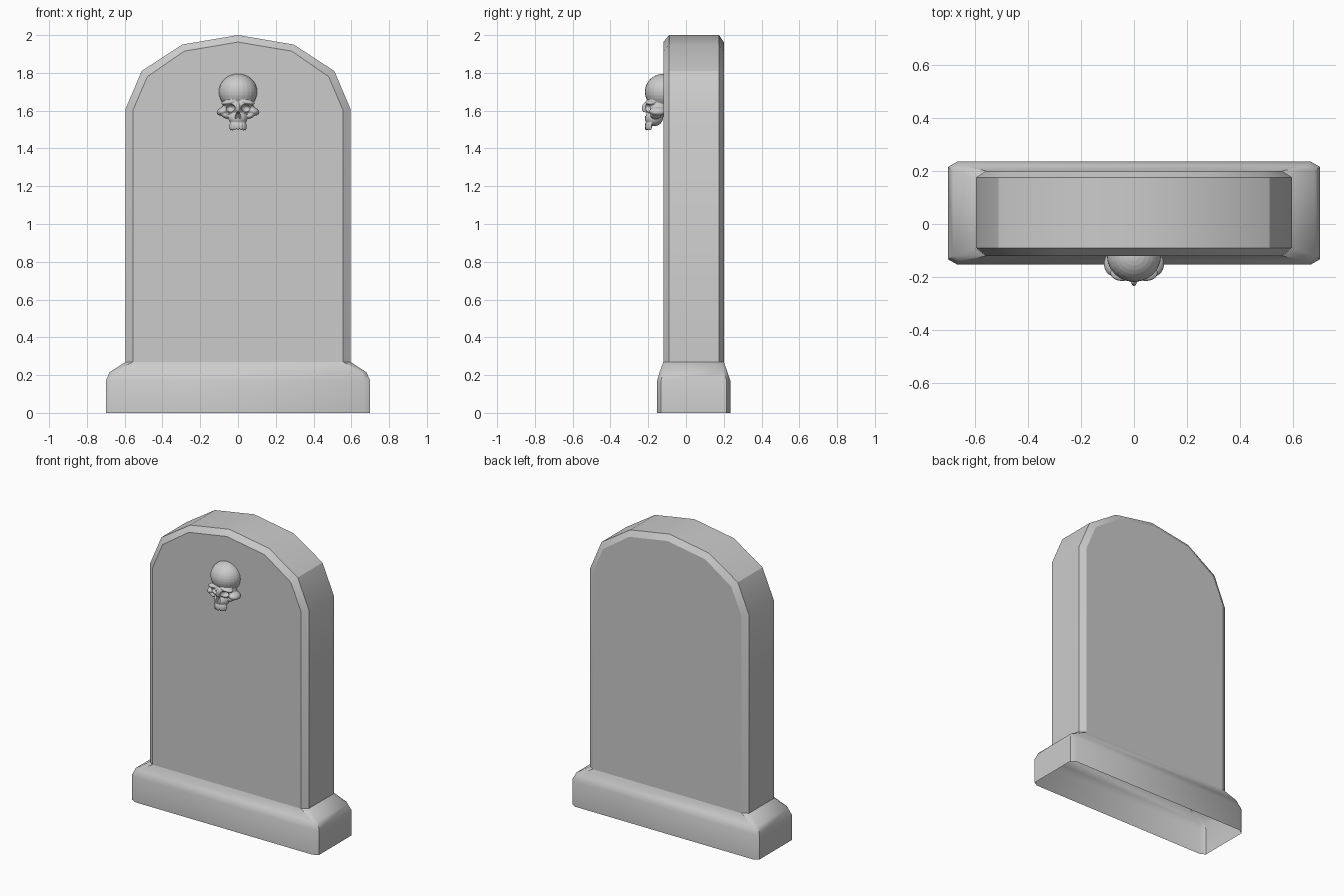
import bpy, bmesh, math
from mathutils import Vector, Matrix

if "Cube" in bpy.data.objects:
    bpy.data.objects.remove(bpy.data.objects["Cube"])


def finish(bm, name, angle=None):
    bmesh.ops.recalc_face_normals(bm, faces=bm.faces)
    me = bpy.data.meshes.new(name)
    bm.to_mesh(me)
    bm.free()
    ob = bpy.data.objects.new(name, me)
    bpy.context.collection.objects.link(ob)
    if angle:
        smooth(ob, angle)
    return ob


def smooth(ob, angle):
    bpy.ops.object.select_all(action='DESELECT')
    ob.select_set(True)
    bpy.context.view_layer.objects.active = ob
    bpy.ops.object.shade_smooth_by_angle(angle=math.radians(angle))


def skin(bm, rings, closed):
    """Join successive rings of points with quads."""
    loops = [[bm.verts.new(p) for p in r] for r in rings]
    n = len(loops[0])
    for a, b in zip(loops, loops[1:]):
        for i in range(n if closed else n - 1):
            j = (i + 1) % n
            bm.faces.new((a[i], a[j], b[j], b[i]))
    return loops


# slab: arched outline with chamfered front and back, open underneath
def arch(half, y):
    pts = half + [(-x, z) for x, z in half[-2::-1]]
    return [(x, y, z) for x, z in pts]


outer = [(0.595, 0.27), (0.595, 1.61), (0.51, 1.81), (0.295, 1.95), (0, 2.0)]
inner = [(0.557, 0.27), (0.557, 1.60), (0.48, 1.78), (0.285, 1.915), (0, 1.963)]
bm = bmesh.new()
loops = skin(bm, [arch(inner, -0.12), arch(outer, -0.09),
                  arch(outer, 0.175), arch(inner, 0.20)], False)
bm.faces.new(loops[0])
bm.faces.new(loops[-1])
finish(bm, "slab", 30)


# plinth: chamfered rectangle rings rising to the slab, open underneath
def ring(x, y0, y1, cx, cy, z):
    return [(x, y0 + cy, z), (x, y1 - cy, z), (x - cx, y1, z), (cx - x, y1, z),
            (-x, y1 - cy, z), (-x, y0 + cy, z), (cx - x, y0, z), (x - cx, y0, z)]


bm = bmesh.new()
skin(bm, [ring(0.70, -0.153, 0.235, 0.035, 0.02, 0),
          ring(0.70, -0.153, 0.235, 0.035, 0.02, 0.17),
          ring(0.68, -0.14, 0.22, 0.025, 0.02, 0.215),
          ring(0.595, -0.12, 0.20, 0.038, 0.028, 0.27)], True)
finish(bm, "plinth", 38)


# skull: blended ellipsoids with sockets cut out
def blob(bm, centre, radii, mirror=False, tilt=0):
    for s in ((1, -1) if mirror else (1,)):
        c = Vector((centre[0] * s, centre[1], centre[2]))
        m = (Matrix.Translation(c) @ Matrix.Rotation(tilt * s, 4, 'Y')
             @ Matrix.Diagonal((*radii, 1)))
        bmesh.ops.create_uvsphere(bm, u_segments=24, v_segments=16, radius=1, matrix=m)


bm = bmesh.new()
blob(bm, (0, -0.12, 1.70), (0.102, 0.098, 0.095))                   # cranium
blob(bm, (0, -0.145, 1.62), (0.082, 0.072, 0.055))                  # face
blob(bm, (0.045, -0.185, 1.645), (0.045, 0.03, 0.014), True, 0.15)  # brows
blob(bm, (0.08, -0.15, 1.597), (0.034, 0.045, 0.022), True, 0.3)    # cheekbones
blob(bm, (0.07, -0.16, 1.577), (0.03, 0.03, 0.015), True, -0.6)     # cheeks
blob(bm, (0, -0.17, 1.56), (0.05, 0.048, 0.042))                    # upper jaw
blob(bm, (0, -0.207, 1.615), (0.012, 0.027, 0.032))                 # nose bone
for i in range(-3, 4):                                              # teeth
    a = i * 0.42
    blob(bm, (0.04 * math.sin(a), -0.178 - 0.033 * math.cos(a), 1.517),
         (0.008, 0.008, 0.022))
skull = finish(bm, "skull")
rm = skull.modifiers.new("blend", 'REMESH')
rm.mode = 'VOXEL'
rm.voxel_size = 0.004

bm = bmesh.new()
blob(bm, (0.043, -0.22, 1.613), (0.028, 0.05, 0.023), True, 0.2)    # eye sockets
blob(bm, (0.007, -0.225, 1.575), (0.008, 0.03, 0.02), True, -0.3)   # nostrils
cutter = finish(bm, "socket_cutter")
cutter.hide_render = True
cut = skull.modifiers.new("sockets", 'BOOLEAN')
cut.operation = 'DIFFERENCE'
cut.solver = 'EXACT'
cut.use_self = True
cut.object = cutter

# bake the skull and drop the cutter
dg = bpy.context.evaluated_depsgraph_get()
skull_mesh = bpy.data.meshes.new_from_object(skull.evaluated_get(dg))
skull.modifiers.clear()
skull.data = skull_mesh
bpy.data.objects.remove(cutter)
smooth(skull, 45)
